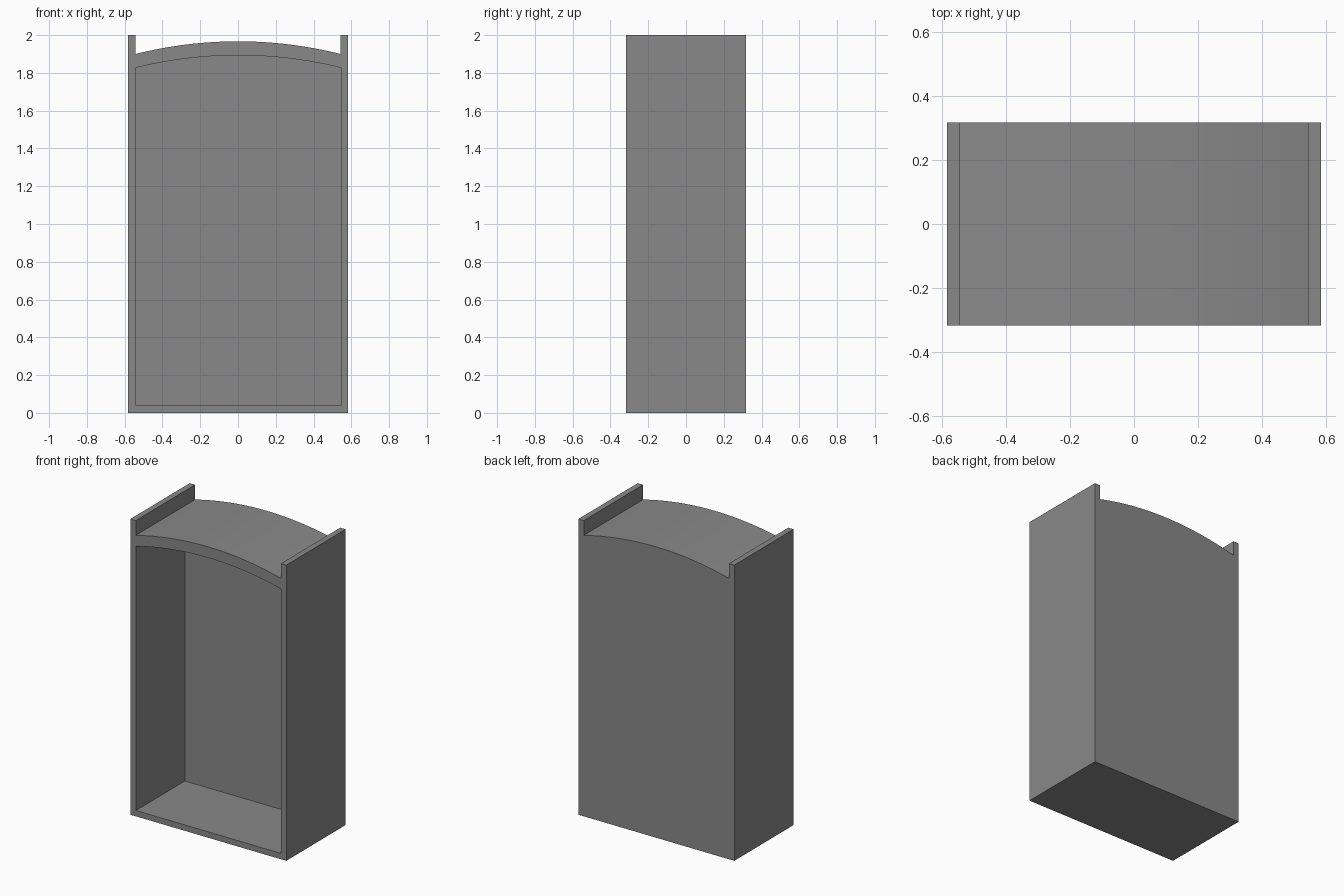
import bpy, bmesh

if "Cube" in bpy.data.objects:
    bpy.data.objects.remove(bpy.data.objects["Cube"])

W, WALL, D = 0.583, 0.04, 0.317      # half width, wall thickness, half depth
IN = W - WALL                        # inner half width
BACK_Y = 0.205                       # front face of the back panel


def arch(edge_z, centre_z, n=32):
    """Arc points from right to left across the inner width."""
    rise = centre_z - edge_z
    r = (IN ** 2 + rise ** 2) / (2 * rise)
    xs = [IN - 2 * IN * i / n for i in range(n + 1)]
    return [(x, centre_z - r + (r * r - x * x) ** 0.5) for x in xs]


def extrude_profile(name, pts, y0, y1, material):
    bm = bmesh.new()
    face = bm.faces.new([bm.verts.new((x, y0, z)) for x, z in pts])
    ext = bmesh.ops.extrude_face_region(bm, geom=[face])
    moved = [v for v in ext["geom"] if isinstance(v, bmesh.types.BMVert)]
    bmesh.ops.translate(bm, verts=moved, vec=(0, y1 - y0, 0))
    bmesh.ops.recalc_face_normals(bm, faces=bm.faces)
    me = bpy.data.meshes.new(name)
    bm.to_mesh(me)
    bm.free()
    me.materials.append(material)
    ob = bpy.data.objects.new(name, me)
    bpy.context.collection.objects.link(ob)
    return ob


dark = bpy.data.materials.new("dark_grey")
dark.diffuse_color = (0.25, 0.25, 0.25, 1)
dark.use_nodes = True
dark.node_tree.nodes["Principled BSDF"].inputs["Base Color"].default_value = dark.diffuse_color

# Carcass: base, raised side walls and arched top in one profile
outer = [(-W, 0), (W, 0), (W, 2), (IN, 2)] + arch(1.90, 1.967) + [(-IN, 2), (-W, 2)]
carcass = extrude_profile("cabinet_carcass", outer, -D, D, dark)

# Interior cavity, open at the front
inner = [(-IN, 0.04), (IN, 0.04)] + arch(1.827, 1.893)
cutter = extrude_profile("cavity_cutter", inner, -D - 0.1, BACK_Y, dark)
cutter.location.x = 0.002
cutter.hide_render = True
bpy.context.view_layer.update()

cut = carcass.modifiers.new("cavity", 'BOOLEAN')
cut.operation = 'DIFFERENCE'
cut.solver = 'EXACT'
cut.object = cutter

bpy.context.view_layer.objects.active = carcass
carcass.select_set(True)
bpy.ops.object.modifier_apply(modifier=cut.name)
bpy.data.objects.remove(cutter, do_unlink=True)

# Smooth the arches, keep corners sharp
bpy.ops.object.shade_smooth_by_angle()
